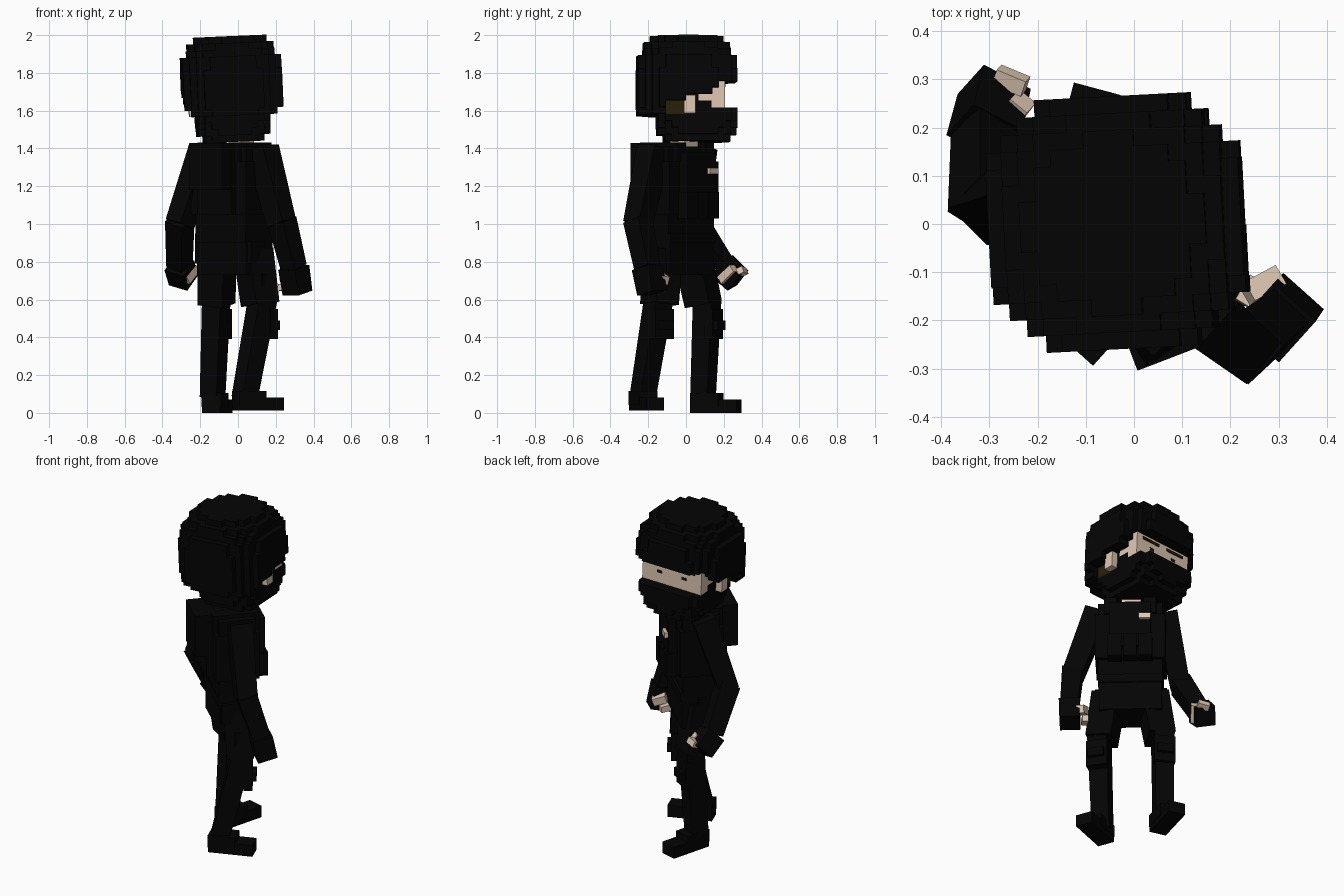
import bpy, bmesh, math
from mathutils import Matrix, Vector

if "Cube" in bpy.data.objects:
    bpy.data.objects.remove(bpy.data.objects["Cube"])


def mat(name, rgb):
    m = bpy.data.materials.new(name)
    m.diffuse_color = (*rgb, 1)
    m.use_nodes = True
    m.node_tree.nodes["Principled BSDF"].inputs["Base Color"].default_value = m.diffuse_color
    return m


BLACK = mat("black cloth", (0.0012, 0.0012, 0.0012))
SKIN = mat("skin", (0.73, 0.57, 0.45))
BROWN = mat("brown hair", (0.022, 0.013, 0.002))
DARK = mat("dark eye", (0.01, 0.008, 0.008))


def finish(name, bm, mats, matrix=Matrix()):
    bmesh.ops.recalc_face_normals(bm, faces=bm.faces)
    me = bpy.data.meshes.new(name)
    bm.to_mesh(me)
    bm.free()
    for m in mats:
        me.materials.append(m)
    ob = bpy.data.objects.new(name, me)
    ob.matrix_world = matrix
    bpy.context.collection.objects.link(ob)
    return ob


def box(name, lo, hi, m=BLACK, frame=Matrix()):
    bm = bmesh.new()
    bmesh.ops.create_cube(bm, size=1)
    lo, hi = Vector(lo), Vector(hi)
    for v in bm.verts:
        v.co = Vector(((lo[i] + hi[i]) / 2 + v.co[i] * (hi[i] - lo[i])) for i in range(3))
    return finish(name, bm, [m], frame)


def limb(name, p, q, s0, s1, yaw, m=BLACK):
    """Tapered square bar from p to q, its sides turned by yaw."""
    p, q = Vector(p), Vector(q)
    z = (q - p).normalized()
    side = Vector((math.cos(yaw), math.sin(yaw), 0))
    y = z.cross(side).normalized()
    x = y.cross(z)
    bm = bmesh.new()
    rings = []
    for c, s in ((p, s0), (q, s1)):
        rings.append([bm.verts.new(c + x * a * s / 2 + y * b * s / 2)
                      for a, b in ((-1, -1), (1, -1), (1, 1), (-1, 1))])
    for r in rings:
        bm.faces.new(r)
    for i in range(4):
        j = (i + 1) % 4
        bm.faces.new((rings[0][i], rings[0][j], rings[1][j], rings[1][i]))
    return finish(name, bm, [m])


def place(x, y, z, yaw_deg, roll_deg=0):
    return (Matrix.Translation((x, y, z)) @ Matrix.Rotation(math.radians(yaw_deg), 4, 'Z')
            @ Matrix.Rotation(math.radians(roll_deg), 4, 'Y'))


# ---- head: stepped blocks chosen by rule (0 black, 1 skin, 2 brown) ----
U = 0.035
HEAD = place(-0.033, 0.003, 1.717, 3, -2.5)


def head_rule(x, y, z):
    ax = abs(x)
    edge = 1.75 if y > 0.16 else 1.71 if y > 0.11 else 1.675 if y > -0.03 else 1.64 if y > -0.13 else 1.57
    if y > 0.11 and ax < 0.19:
        edge = 1.75
    dome = ((ax / 0.27) ** 2.7 + (abs(y) / 0.27) ** 2.7) ** 1.11 + (abs(z - 1.72) / 0.29) ** 3
    if z > edge and dome <= 1:
        return 0
    taper = min(1, 0.74 + (z - 1.44) * 2.6)
    mask = (ax / (0.21 * taper)) ** 3 + (abs(y - 0.05) / (0.225 * taper)) ** 3
    # mask edge rises towards the cheeks
    if z < (1.58 if y < 0.05 else 1.65 if y < 0.12 else 1.61) and mask <= 1:
        return 0
    if ax < 0.2 and -0.13 < y < 0.2 and 1.56 < z < 1.8:
        return 2 if y < -0.02 else 0 if y < 0.06 else 1
    return None


cells = {}
for i in range(-7, 8):
    for j in range(-7, 8):
        for k in range(16):
            r = head_rule(i * U, j * U, 1.455 + k * U)
            if r is not None:
                cells[i, j, k] = r
bm = bmesh.new()
for (i, j, k), r in cells.items():
    c = Vector((i * U, j * U, 1.455 + k * U - 1.72))
    for axis in range(3):
        for s in (-1, 1):
            n = [i, j, k]
            n[axis] += s
            if tuple(n) in cells:
                continue
            vs = []
            for a, b in ((-1, -1), (1, -1), (1, 1), (-1, 1)):
                d = [0, 0, 0]
                d[axis], d[(axis + 1) % 3], d[(axis + 2) % 3] = s, a * s, b
                vs.append(bm.verts.new(c + Vector(d) * U / 2))
            bm.faces.new(vs).material_index = r
bmesh.ops.remove_doubles(bm, verts=bm.verts, dist=0.001)
finish("helmet_face_and_mask", bm, [BLACK, SKIN, BROWN], HEAD)

for s, n in ((-1, "left"), (1, "right")):
    def hx(name, x0, x1, y0, y1, z0, z1, m):
        box(n + "_" + name, (min(s * x0, s * x1), y0, z0), (max(s * x0, s * x1), y1, z1), m, HEAD)
    hx("ear", 0.17, 0.232, -0.025, 0.035, -0.14, -0.045, SKIN)
    hx("eyebrow", 0.03, 0.15, 0.19, 0.198, 0.002, 0.018, BROWN)
    hx("eye", 0.065, 0.095, 0.19, 0.196, -0.045, -0.03, DARK)

# ---- torso, turned to the right of the head ----
YAW = -42
BODY = place(-0.02, -0.05, 0, YAW)
box("neck", (-0.06, 0.0, 1.38), (0.05, 0.1, 1.5), SKIN, BODY)
box("torso", (-0.18, -0.105, 0.93), (0.18, 0.105, 1.41), BLACK, BODY)
box("pelvis", (-0.175, -0.1, 0.73), (0.175, 0.11, 0.94), BLACK, BODY)
box("belt", (-0.18, -0.11, 0.9), (0.18, 0.12, 0.95), BLACK, BODY)
box("vest", (-0.195, -0.125, 1.05), (0.195, 0.125, 1.33), BLACK, BODY)
box("backpack", (-0.115, -0.225, 1.18), (0.115, -0.1, 1.43), BLACK, BODY)
box("vest_back_plate", (-0.12, -0.16, 1.05), (0.12, -0.1, 1.39), BLACK, BODY)
box("vest_chest_plate", (-0.115, 0.1, 1.1), (0.115, 0.175, 1.38), BLACK, BODY)
for i in (-1, 0, 1):
    box("vest_pouch", (i * 0.085 - 0.038, 0.12, 1.03), (i * 0.085 + 0.038, 0.19, 1.17), BLACK, BODY)
box("chest_patch", (-0.115, 0.15, 1.265), (-0.05, 0.195, 1.297), SKIN, BODY)
for s in (-1, 1):
    box("vest_shoulder_strap", (s * 0.11 - 0.035, -0.13, 1.33), (s * 0.11 + 0.035, 0.135, 1.432), BLACK, BODY)
    box("belt_pouch", (s * 0.175 - 0.025, -0.09, 0.79), (s * 0.175 + 0.025, 0.02, 0.91), BLACK, BODY)

# ---- arms: shoulder, elbow, wrist, hand end, finger ends ----
arms = {
    "right": ((0.127, -0.17, 1.40), (0.232, -0.255, 1.0), (0.295, -0.205, 0.77), (0.315, -0.18, 0.635),
              (0.235, -0.145, 0.725), (0.3, -0.11, 0.70)),
    "left": ((-0.17, 0.075, 1.40), (-0.308, 0.035, 1.0), (-0.31, 0.19, 0.78), (-0.29, 0.275, 0.70),
             (-0.28, 0.19, 0.70), (-0.23, 0.255, 0.765)),
}
yaw = math.radians(YAW)
for n, (sh, el, wr, hand, f0, f1) in arms.items():
    limb(n + "_upper_arm", sh, el, 0.13, 0.112, yaw)
    limb(n + "_forearm", Vector(el) + Vector((0, 0, 0.02)), wr, 0.112, 0.1, yaw)
    limb(n + "_glove", wr, hand, 0.118, 0.113, yaw)
    limb(n + "_fingers", f0, f1, 0.045, 0.045, yaw, SKIN)
limb("left_finger_tips", (-0.285, 0.31, 0.745), (-0.225, 0.285, 0.755), 0.035, 0.035, yaw, SKIN)
limb("right_finger_tips", (0.225, -0.165, 0.665), (0.255, -0.115, 0.66), 0.035, 0.035, yaw, SKIN)

# ---- legs: hip, knee, ankle, foot centre, foot yaw, sole height ----
legs = {
    "right": ((0.08, -0.125, 0.86), (0.13, -0.145, 0.48), (0.035, -0.23, 0.08), (0.105, -0.21), -69, 0.012),
    "left": ((-0.11, 0.03, 0.86), (-0.115, 0.112, 0.48), (-0.135, 0.09, 0.08), (-0.11, 0.155), -15, 0.0),
}
for n, (hip, knee, ankle, foot, fy, z0) in legs.items():
    hip, knee, ankle = Vector(hip), Vector(knee), Vector(ankle)
    ly = math.radians((YAW + fy) / 2)
    limb(n + "_thigh", hip, knee + (hip - knee) * 0.25, 0.155, 0.148, ly)
    limb(n + "_shin", knee + Vector((0, 0, 0.12)), ankle, 0.112, 0.1, ly)
    f = Vector((-math.sin(ly), math.cos(ly), 0))
    kp = knee + (ankle - knee) * 0.05 + f * 0.045
    pad = place(*kp, math.degrees(ly))
    box(n + "_knee_pad", (-0.06, -0.03, -0.07), (0.06, 0.02, 0.09), BLACK, pad)
    box(n + "_knee_cap", (-0.045, 0, -0.02), (0.045, 0.042, 0.03), BLACK, pad)
    F = place(foot[0], foot[1], z0, fy)
    box(n + "_boot_toe", (-0.05, -0.125, 0), (0.05, 0.13, 0.07), BLACK, F)
    box(n + "_boot_upper", (-0.053, -0.125, 0.03), (0.053, 0.03, 0.105), BLACK, F)

# holster on the right thigh
box("thigh_holster", (0.17, -0.02, 0.58), (0.22, 0.08, 0.74), BLACK, BODY)
